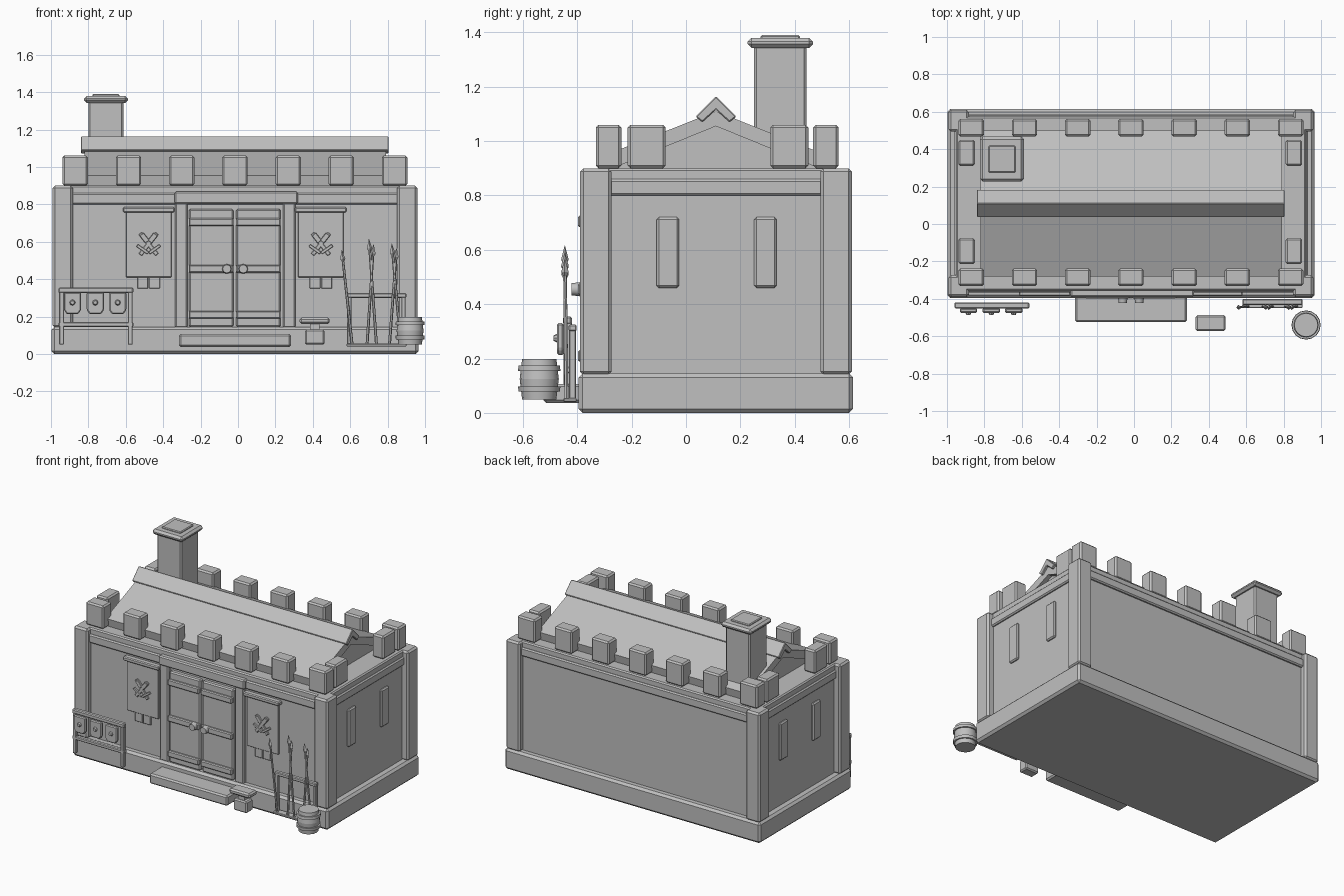
import bpy, bmesh
from math import radians, sin, cos
from mathutils import Vector

cube = bpy.data.objects.get("Cube")
if cube:
    bpy.data.objects.remove(cube, do_unlink=True)

stone = bpy.data.materials.new("plain_grey")
stone.use_nodes = True
stone.diffuse_color = (0.53, 0.53, 0.53, 1)
bsdf = next(n for n in stone.node_tree.nodes if n.type == "BSDF_PRINCIPLED")
bsdf.inputs["Base Color"].default_value = stone.diffuse_color

CX, CY = -0.016, 0.11      # centre of the building


def finish(name, bm, bevel=0):
    bmesh.ops.recalc_face_normals(bm, faces=bm.faces)
    mesh = bpy.data.meshes.new(name)
    bm.to_mesh(mesh)
    bm.free()
    mesh.materials.append(stone)
    obj = bpy.data.objects.new(name, mesh)
    bpy.context.collection.objects.link(obj)
    if bevel:
        mod = obj.modifiers.new("chamfer", "BEVEL")
        mod.width, mod.segments = bevel, 1
    return obj


def box(name, x, y, z, bevel=0.008, tilt=0):
    """Chamfered block from (low, high) ranges, optionally tilted about y."""
    bm = bmesh.new()
    bmesh.ops.create_cube(bm, size=1)
    for v in bm.verts:
        v.co = [c * (r[1] - r[0]) for c, r in zip(v.co, (x, y, z))]
    obj = finish(name, bm, bevel)
    obj.location = [sum(r) / 2 for r in (x, y, z)]
    obj.rotation_euler.y = radians(tilt)
    return obj


def around(c, half):
    return (c - half, c + half)


def prism(name, profile, x, bevel=0):
    """Extrude a (y, z) profile along x."""
    bm = bmesh.new()
    face = bm.faces.new([bm.verts.new((x[0], *p)) for p in profile])
    new = bmesh.ops.extrude_face_region(bm, geom=[face])["geom"]
    bmesh.ops.translate(bm, vec=(x[1] - x[0], 0, 0),
                        verts=[v for v in new if isinstance(v, bmesh.types.BMVert)])
    return finish(name, bm, bevel)


def rod(name, a, b, r1, r2, sides=8):
    """Tapered round bar from a to b."""
    a, b = Vector(a), Vector(b)
    bm = bmesh.new()
    bmesh.ops.create_cone(bm, cap_ends=True, segments=sides, radius1=r1,
                          radius2=r2, depth=(b - a).length)
    obj = finish(name, bm)
    obj.location = (a + b) / 2
    obj.rotation_euler = (b - a).to_track_quat("Z", "Y").to_euler()
    return obj


def smooth(obj):
    for p in obj.data.polygons:
        p.use_smooth = len(p.vertices) == 4


# Foundation, walls and cornice
box("foundation", around(CX, 0.981), around(CY, 0.505), (0, 0.145), 0.015)
box("walls", around(CX, 0.93), around(CY, 0.46), (0.13, 0.89), 0)
box("cornice", around(CX, 0.945), around(CY, 0.477), (0.8, 0.86))
box("roof_deck", around(CX, 0.935), around(CY, 0.465), (0.85, 0.9))
for sx in (-1, 1):
    for sy in (-1, 1):
        box("corner_post", around(CX + sx * 0.921, 0.054),
            around(CY + sy * 0.442, 0.058), (0.14, 0.9), 0.012)
    # Narrow side windows
    for y in (-0.067, 0.292):
        box("side_window", around(CX + sx * 0.93, 0.015), around(y, 0.041), (0.46, 0.72))

# Battlements
for i in range(7):
    for y in (-0.285, 0.515):
        box("long_merlon", around(-0.87 + 0.2845 * i, 0.068), around(y, 0.047),
            (0.9, 1.06), 0.01)
for x in (-0.895, 0.855):
    for y in (-0.145, 0.38):
        box("end_merlon", around(x, 0.044), around(y, 0.07), (0.9, 1.06), 0.01)

# Pitched roof with overhanging slopes and ridge cap
prism("gable", [(CY - 0.39, 0.895), (CY, 1.065), (CY + 0.39, 0.895)], (-0.79, 0.76))
for s in (-1, 1):
    prism("roof_slope", [(CY, 1.11), (CY + s * 0.39, 0.955), (CY + s * 0.38, 0.9),
                         (CY, 1.055)], (-0.82, 0.79))
ridge = [(-0.075, 1.09), (0, 1.165), (0.075, 1.09), (0.05, 1.07), (0, 1.115), (-0.05, 1.07)]
prism("ridge_cap", [(CY + y, z) for y, z in ridge], (-0.84, 0.805), 0.004)

# Chimney
cx, cy = -0.706, 0.347
box("chimney", around(cx, 0.094), around(cy, 0.097), (0.9, 1.36), 0.01)
box("chimney_cap", around(cx, 0.117), around(cy, 0.12), (1.343, 1.38), 0.014)
box("chimney_flue", around(cx, 0.072), around(cy, 0.072), (1.37, 1.39), 0.005)

# Doorway
box("lintel", (-0.34, 0.32), (-0.39, -0.33), (0.803, 0.868))
for x in ((-0.338, -0.27), (0.24, 0.308)):
    box("door_post", x, (-0.38, -0.33), (0.14, 0.81))
for x, knob_x in (((-0.263, -0.025), -0.06), ((-0.01, 0.228), 0.028)):
    box("door", x, (-0.38, -0.33), (0.145, 0.775))
    for z in (0.21, 0.455, 0.705):
        box("door_strap", x, (-0.398, -0.37), around(z, 0.021), 0.006)
    smooth(rod("door_knob", (knob_x, -0.39, 0.455), (knob_x, -0.422, 0.455), 0.026, 0.022, 12))
box("door_step", (-0.316, 0.284), (-0.525, -0.37), (0.037, 0.107), 0.01)

# Wall banners with crossed weapons
for x in (-0.478, 0.443):
    box("banner", around(x, 0.122), (-0.365, -0.34), (0.41, 0.775), 0.003)
    box("banner_rail", around(x, 0.138), (-0.385, -0.34), (0.757, 0.785), 0.006)
    for s in (-1, 1):
        box("banner_tail", around(x + s * 0.031, 0.029), (-0.362, -0.342), (0.35, 0.42), 0.003)
        box("crossed_blade", around(x, 0.011), (-0.376, -0.36), around(0.588, 0.073),
            0.003, s * 38)
        box("crossed_guard", around(x + s * 0.032, 0.008), (-0.378, -0.36),
            around(0.56, 0.036), 0.002, s * 55)
        box("blade_tip", around(x + s * 0.022, 0.014), (-0.378, -0.36),
            around(0.62, 0.026), 0.003, s * 38)

# Shield stand
stand = (-0.96, -0.56)
box("stand_top_rail", stand, (-0.452, -0.42), (0.325, 0.355), 0.006)
box("stand_low_rail", stand, (-0.45, -0.42), (0.145, 0.17), 0.005)
for x in (-0.943, -0.576):
    box("stand_leg", around(x, 0.013), (-0.45, -0.42), (0.05, 0.34), 0.004)
for x in (-0.885, -0.763, -0.643):
    bm = bmesh.new()
    outline = [(-0.046, 0.33), (0.046, 0.33), (0.046, 0.235), (0.03, 0.213),
               (-0.03, 0.213), (-0.046, 0.235)]
    front = bm.faces.new([bm.verts.new((x + px, -0.475, pz)) for px, pz in outline])
    new = bmesh.ops.extrude_face_region(bm, geom=[front])["geom"]
    bmesh.ops.translate(bm, vec=(0, 0.025, 0),
                        verts=[v for v in new if isinstance(v, bmesh.types.BMVert)])
    finish("shield", bm, 0.006)
    rod("shield_boss", (x, -0.47, 0.275), (x, -0.487, 0.275), 0.018, 0.01)

# Spear rack
box("spear_rail", (0.58, 0.9), (-0.432, -0.402), (0.3, 0.325), 0.005)
box("spear_foot_rail", (0.58, 0.9), (-0.45, -0.402), (0.04, 0.055), 0.003)
for x in (0.595, 0.885):
    box("spear_rack_leg", around(x, 0.011), (-0.43, -0.405), (0.05, 0.32), 0.003)
for foot, top, z in ((0.61, 0.555, 0.555), (0.69, 0.725, 0.585), (0.74, 0.7, 0.615),
                     (0.81, 0.848, 0.565), (0.87, 0.822, 0.59)):
    a, b = Vector((foot, -0.44, 0.05)), Vector((top, -0.446, z))
    neck = a.lerp(b, 0.88)
    rod("spear_shaft", a, neck, 0.008, 0.007, 6)
    rod("spear_head_base", neck, a.lerp(b, 0.91), 0.006, 0.014, 4)
    rod("spear_head", a.lerp(b, 0.91), b, 0.014, 0.001, 4)

# Anvil
ay = -0.53
box("anvil_foot", around(0.41, 0.052), around(ay, 0.035), (0.05, 0.13), 0.008)
box("anvil_neck", around(0.41, 0.025), around(ay, 0.022), (0.12, 0.17), 0)
box("anvil_top", around(0.41, 0.08), around(ay, 0.043), (0.16, 0.195), 0.01)

# Barrel
bx, by = 0.92, -0.54
for name, z0, z1, r0, r1 in (("barrel_low", 0.05, 0.125, 0.063, 0.072),
                             ("barrel_high", 0.125, 0.198, 0.072, 0.063),
                             ("barrel_hoop", 0.078, 0.098, 0.076, 0.078),
                             ("barrel_hoop", 0.155, 0.175, 0.078, 0.076)):
    smooth(rod(name, (bx, by, z0), (bx, by, z1), r0, r1, 16))
